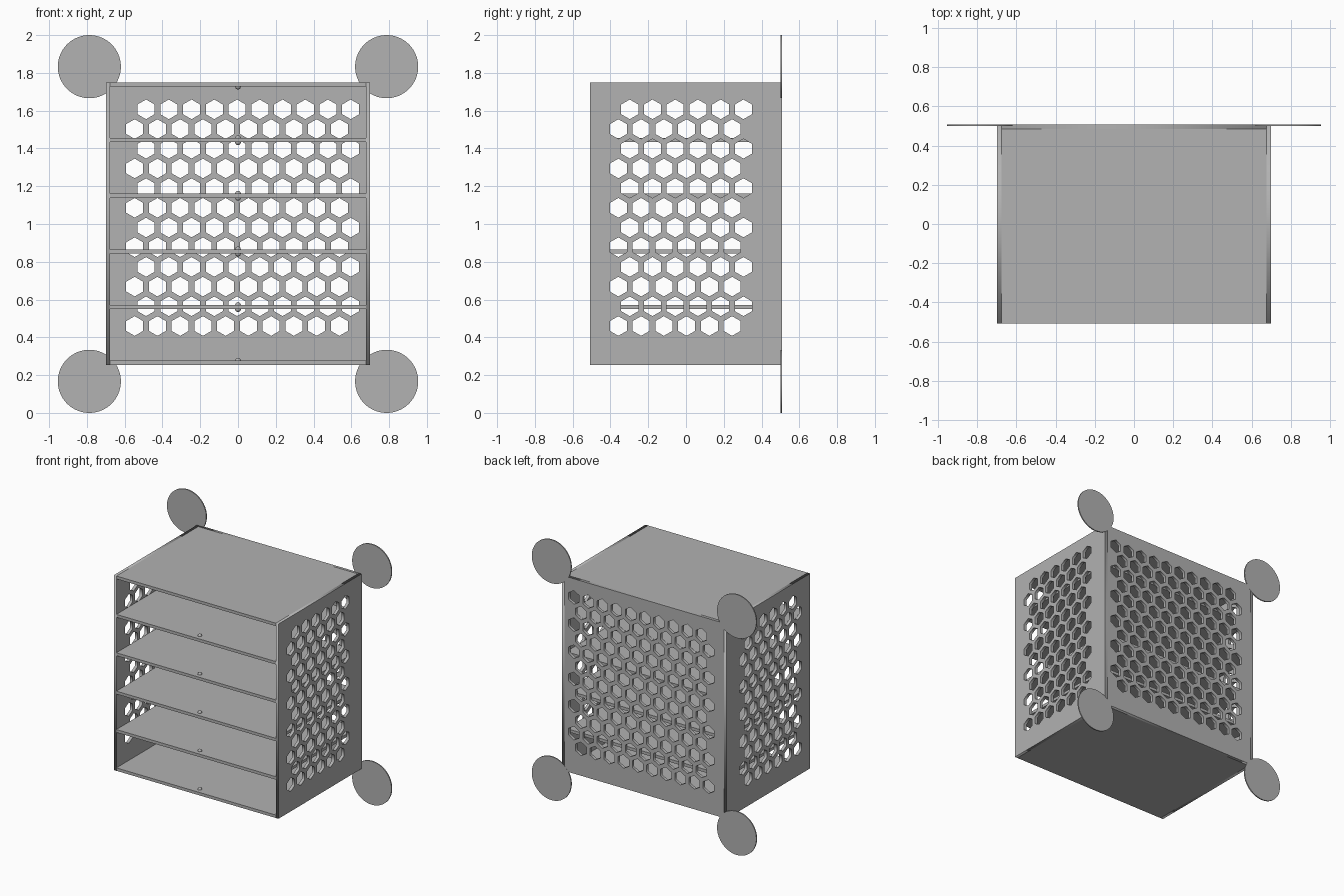
import bpy
import math

cube = bpy.data.objects.get("Cube")
if cube:
    bpy.data.objects.remove(cube, do_unlink=True)

# Overall sizes
HALF_W, HALF_D = 0.70, 0.508
Z0, Z1 = 0.254, 1.75
T = 0.0225                      # wall thickness
STEP = (Z1 - Z0 - T) / 5        # shelf spacing
PITCH, HEX_R = 0.1204, 0.052    # honeycomb spacing and hole radius
ROWS, ROW_Z = 12, 0.460

grey = bpy.data.materials.new("plain grey")
grey.use_nodes = True
COLOUR = (0.445, 0.445, 0.445, 1)
grey.diffuse_color = COLOUR
grey.node_tree.nodes["Principled BSDF"].inputs["Base Color"].default_value = COLOUR


def finish(obj, name):
    obj.name = obj.data.name = name
    obj.data.materials.clear()
    obj.data.materials.append(grey)
    return obj


def box(name, lo, hi):
    centre = [(a + b) / 2 for a, b in zip(lo, hi)]
    bpy.ops.mesh.primitive_cube_add(size=1, location=centre)
    obj = bpy.context.object
    obj.scale = [b - a for a, b in zip(lo, hi)]
    bpy.ops.object.transform_apply(location=False, rotation=False, scale=True)
    return finish(obj, name)


def add_loop(curve, points):
    spline = curve.splines.new("POLY")
    spline.points.add(len(points) - 1)
    for p, (u, v) in zip(spline.points, points):
        p.co = (u, v, 0, 1)
    spline.use_cyclic_u = True


def honeycomb_panel(name, half, columns, first, location, turn):
    """Upright panel: filled outline with staggered hexagonal holes."""
    curve = bpy.data.curves.new(name, "CURVE")
    curve.dimensions = "2D"
    curve.fill_mode = "BOTH"
    curve.extrude = T / 2
    add_loop(curve, [(-half, Z0), (half, Z0), (half, Z1), (-half, Z1)])
    for row in range(ROWS):
        v = ROW_Z + row * PITCH * math.sqrt(3) / 2
        for col in range(columns):
            u = first + (col + 0.5 * (row % 2)) * PITCH
            angles = [math.radians(30 + 60 * k) for k in range(6)]
            add_loop(curve, [(u + HEX_R * math.cos(a), v + HEX_R * math.sin(a)) for a in angles])
    obj = bpy.data.objects.new(name, curve)
    bpy.context.collection.objects.link(obj)
    obj.location = location
    obj.rotation_euler = (math.pi / 2, 0, turn)
    bpy.ops.object.select_all(action="DESELECT")
    obj.select_set(True)
    bpy.context.view_layer.objects.active = obj
    bpy.ops.object.convert(target="MESH")
    return finish(bpy.context.object, name)


# Perforated back and side walls
inner = HALF_W - T
honeycomb_panel("back_panel", inner, 10, -0.547, (0, HALF_D - T / 2, 0), 0)
for side, sx in (("left", 1), ("right", -1)):
    honeycomb_panel(side + "_panel", HALF_D, 6, -0.358,
                    (sx * (HALF_W - T / 2), 0, 0), math.pi / 2)

# Bottom, four shelves and top, with round catches near the front edge
names = ["bottom_panel", "shelf_1", "shelf_2", "shelf_3", "shelf_4", "top_panel"]
for i, name in enumerate(names):
    z = Z0 + i * STEP
    box(name, (-inner, -HALF_D, z), (inner, HALF_D - T, z + T))
    for label, cz, wanted in (("upper", z + T, i < 5), ("lower", z, i > 0)):
        if wanted:
            bpy.ops.mesh.primitive_uv_sphere_add(segments=20, ring_count=10, radius=0.015,
                                                 location=(0, -HALF_D + 0.045, cz))
            finish(bpy.context.object, name + "_" + label + "_catch")
            bpy.ops.object.shade_smooth_by_angle()

# Thin round pads at the four back corners
for side, sx in (("left", 1), ("right", -1)):
    for level, z in (("lower", 0.167), ("upper", 1.833)):
        bpy.ops.mesh.primitive_cylinder_add(vertices=64, radius=0.167, depth=0.009,
                                            location=(sx * 0.787, HALF_D - 0.0035, z),
                                            rotation=(math.pi / 2, 0, 0))
        finish(bpy.context.object, level + "_" + side + "_corner_pad")
        bpy.ops.object.shade_smooth_by_angle()
